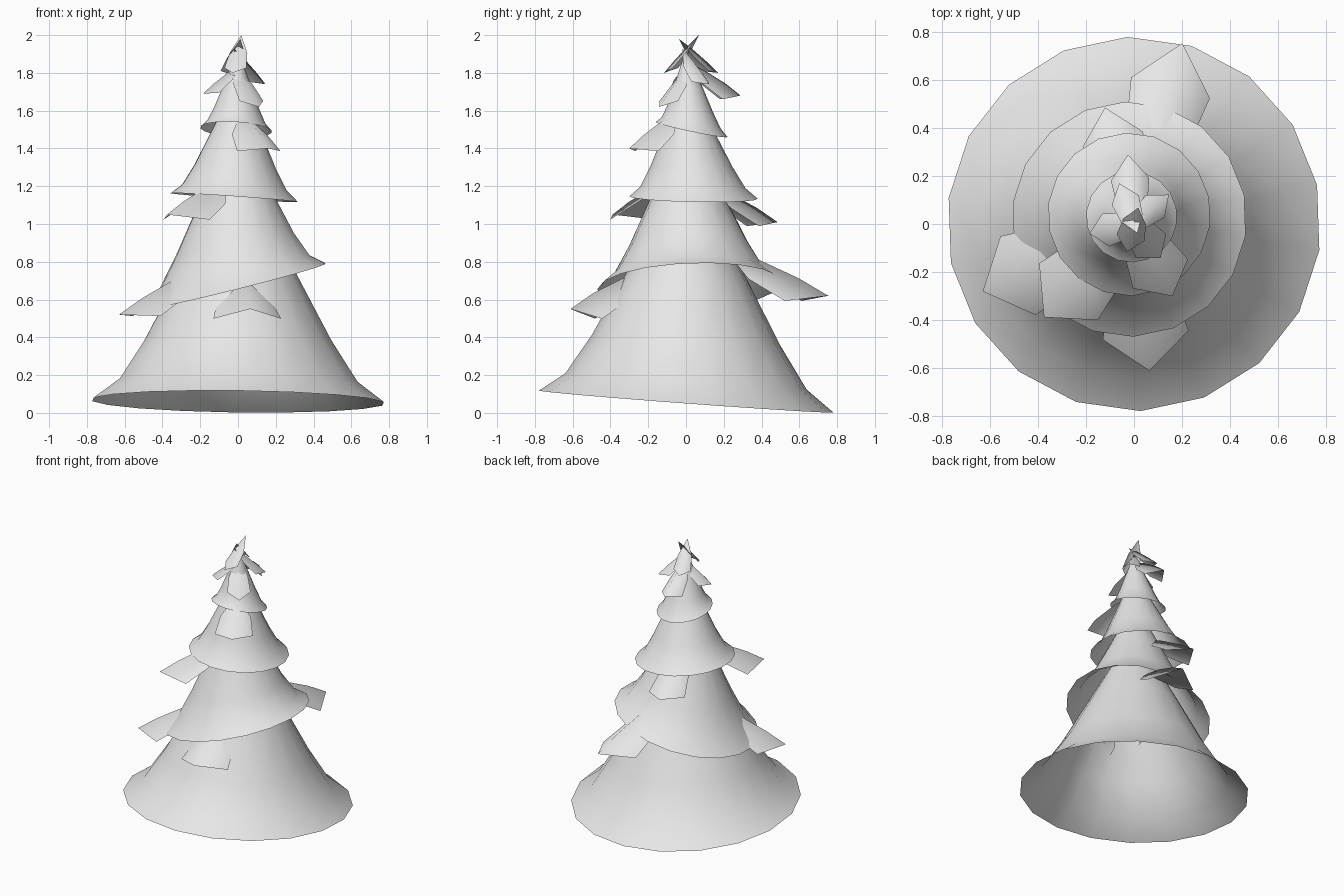
import bpy
from math import radians, cos, sin
from mathutils import Vector

cube = bpy.data.objects.get("Cube")
if cube:
    bpy.data.objects.remove(cube)

grey = bpy.data.materials.new("plain grey")
grey.use_nodes = True
COLOUR = (0.8, 0.8, 0.8, 1)
grey.diffuse_color = COLOUR
grey.node_tree.nodes["Principled BSDF"].inputs["Base Color"].default_value = COLOUR

SIDES = 18
# Flared skirt profile: (fraction of height, fraction of rim radius)
FLARE = [(0, 1), (0.085, 0.82), (0.26, 0.64), (0.53, 0.41), (0.8, 0.18)]


def make_object(name, verts, faces):
    mesh = bpy.data.meshes.new(name)
    mesh.from_pydata(verts, [], faces)
    mesh.materials.append(grey)
    mesh.shade_smooth()
    obj = bpy.data.objects.new(name, mesh)
    bpy.context.collection.objects.link(obj)
    return obj


def skirt(name, centre, radius, height, tilt):
    """Open flared cone whose rim slants; the slant fades toward the apex."""
    cx, cy, cz = centre
    verts, faces = [], []
    for t, r in FLARE:
        for i in range(SIDES):
            a = radians(92) + radians(360) * i / SIDES
            x, y = radius * r * cos(a), radius * r * sin(a)
            z = cz + height * t + (tilt[0] * x + tilt[1] * y) * (1 - t)
            verts.append((cx * (1 - t) + x, cy * (1 - t) + y, z))
    for k in range(len(FLARE) - 1):
        for i in range(SIDES):
            j = (i + 1) % SIDES
            a, b = k * SIDES, (k + 1) * SIDES
            faces.append((a + i, a + j, b + j, b + i))
    verts.append((0, 0, cz + height))
    last = (len(FLARE) - 1) * SIDES
    for i in range(SIDES):
        faces.append((last + i, last + (i + 1) % SIDES, len(verts) - 1))
    make_object(name, verts, faces)


def flap(name, angle, root, tip, width, droop):
    """Folded leaf, pointed at both ends, from root (r, z) to tip (r, z)."""
    a = radians(angle)
    out, side = Vector((cos(a), sin(a), 0)), Vector((-sin(a), cos(a), 0))
    up = Vector((0, 0, 1))
    start = out * root[0] + up * root[1]
    end = out * tip[0] + up * tip[1]
    verts = [start]
    for t, w in ((0.35, 0.8), (0.72, 1)):
        mid = start.lerp(end, t)
        drop = up * droop * w + out * droop * w * 0.3
        verts += [mid - side * width * w - drop, mid + up * droop * 0.2,
                  mid + side * width * w - drop]
    verts.append(end)
    faces = [(0, 1, 2), (0, 2, 3), (1, 4, 5, 2), (2, 5, 6, 3),
             (4, 7, 5), (5, 7, 6)]
    make_object(name, verts, faces)


# Four stacked skirts
skirt("bottom_skirt", (0, 0, 0.06), 0.78, 1.25, (-0.013, -0.074))
skirt("lower_skirt", (-0.02, 0.02, 0.67), 0.49, 0.87, (0.25, 0.04))
skirt("upper_skirt", (-0.02, 0.04, 1.14), 0.34, 0.63, (-0.07, -0.02))
skirt("top_skirt", (-0.01, 0.03, 1.5), 0.19, 0.42, (-0.06, -0.21))

# Branch flaps tucked under the skirts
flap("lower_back_flap", 75, (0.2, 0.88), (0.78, 0.62), 0.17, 0.1)
flap("lower_right_flap", 204, (0.2, 0.78), (0.69, 0.52), 0.18, 0.08)
flap("lower_front_flap", -84, (0.2, 0.76), (0.615, 0.55), 0.18, 0.11)
flap("middle_right_flap", 226, (0.1, 1.24), (0.54, 1.05), 0.17, 0.08)
flap("middle_back_flap", 104, (0.1, 1.22), (0.5, 1.01), 0.13, 0.08)
flap("upper_front_flap", -62, (0.04, 1.6), (0.34, 1.4), 0.13, 0.07)

# Small flaps around the crown, crossing at the peak
flap("crown_back_flap", 95, (0, 1.86), (0.29, 1.68), 0.08, 0.07)
flap("crown_front_flap", -52, (-0.02, 1.84), (0.18, 1.62), 0.08, 0.03)
flap("crown_right_flap", 192, (-0.02, 1.85), (0.19, 1.69), 0.07, 0.04)
flap("crown_left_flap", 40, (-0.03, 1.93), (0.19, 1.74), 0.06, 0.04)
flap("peak_back_flap", 110, (-0.04, 1.98), (0.18, 1.8), 0.06, 0.04)
flap("peak_front_flap", 256, (-0.07, 2), (0.12, 1.8), 0.06, 0.03)
